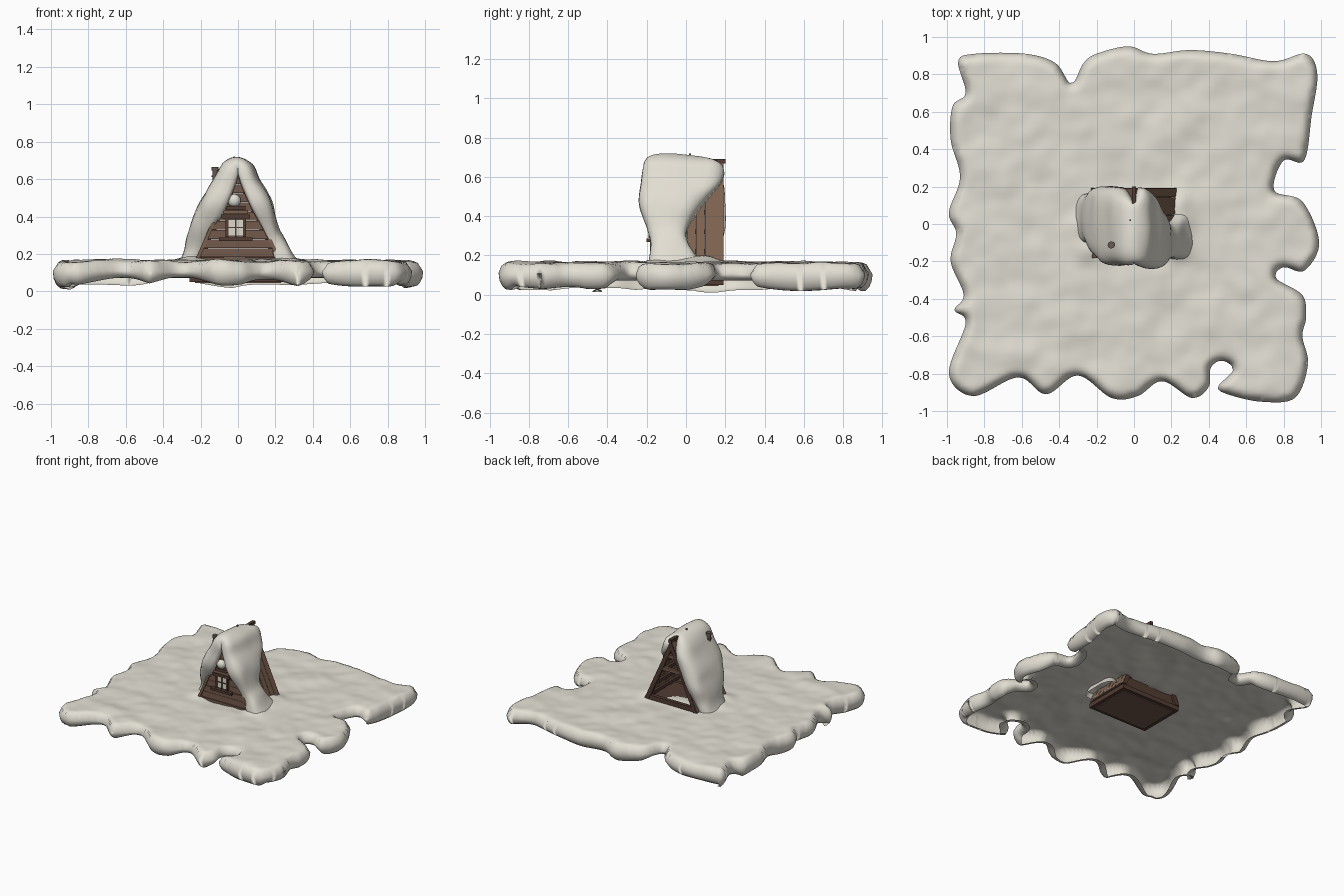
import bpy, bmesh, math
from mathutils import Vector, noise, kdtree

if "Cube" in bpy.data.objects:
    bpy.data.objects.remove(bpy.data.objects["Cube"])

def mat(name, c):
    m = bpy.data.materials.new(name)
    m.diffuse_color = (*c, 1)
    m.use_nodes = True
    m.node_tree.nodes["Principled BSDF"].inputs["Base Color"].default_value = m.diffuse_color
    return m

SNOW = mat("snow", (0.76, 0.73, 0.65))
WOOD = mat("wall wood", (0.17, 0.10, 0.07))
ROOF = mat("roof wood", (0.20, 0.12, 0.08))
DARK = mat("dark wood", (0.085, 0.045, 0.033))
PANE = mat("window pane", (0.72, 0.70, 0.60))
METAL = mat("chimney metal", (0.13, 0.10, 0.085))

def finish(bm, name, m, smooth=None):
    bmesh.ops.recalc_face_normals(bm, faces=bm.faces)
    if sum(f.normal.z * f.calc_area() for f in bm.faces) < -1:
        bmesh.ops.reverse_faces(bm, faces=bm.faces)
    me = bpy.data.meshes.new(name)
    bm.to_mesh(me)
    bm.free()
    me.materials.append(m)
    ob = bpy.data.objects.new(name, me)
    bpy.context.collection.objects.link(ob)
    if smooth:
        for p in me.polygons:
            p.use_smooth = True
    return ob

def prism(name, m, pts, y0, y1):
    """Extrude an x-z outline from y0 to y1."""
    bm = bmesh.new()
    a = [bm.verts.new((x, y0, z)) for x, z in pts]
    b = [bm.verts.new((x, y1, z)) for x, z in pts]
    bm.faces.new(a)
    bm.faces.new(b[::-1])
    for i in range(len(a)):
        j = (i + 1) % len(a)
        bm.faces.new((a[i], b[i], b[j], a[j]))
    return finish(bm, name, m)

def box(name, m, x0, x1, y0, y1, z0, z1):
    return prism(name, m, [(x0, z0), (x1, z0), (x1, z1), (x0, z1)], y0, y1)

def spline(pts, n, closed):
    """Catmull-Rom sampling of tuples."""
    P = [Vector(p) for p in pts]
    out, L = [], len(P)
    idx = (lambda i: i % L) if closed else (lambda i: max(0, min(L - 1, i)))
    for i in range(L if closed else L - 1):
        a, b, c, d = (P[idx(i + k)] for k in (-1, 0, 1, 2))
        for k in range(n):
            t = k / n
            out.append(0.5 * (2 * b + (c - a) * t + (2 * a - 5 * b + 4 * c - d) * t * t
                              + (3 * b - a - 3 * c + d) * t ** 3))
    if not closed:
        out.append(P[-1])
    return out

# ---- ground snow: height field clipped to a lobed outline, rim curling under
EDGE = [(-.94, .87), (-.85, .91), (-.58, .91), (-.42, .86), (-.335, .75), (-.27, .86), (-.2, .91),
        (-.03, .95), (.1, .91), (.3, .93), (.52, .91), (.75, .87), (.92, .91), (.98, .8), (.95, .58),
        (.91, .34), (.8, .34), (.75, .18), (.9, .12), (.99, -.1), (.91, -.25), (.8, -.23), (.76, -.29),
        (.9, -.38), (.92, -.5), (.9, -.6), (.93, -.75), (.86, -.93), (.68, -.95), (.5, -.91), (.45, -.87),
        (.53, -.78), (.47, -.73), (.41, -.77), (.4, -.87), (.31, -.93), (.15, -.84), (.02, -.92),
        (-.12, -.93), (-.3, -.81), (-.47, -.91), (-.62, -.82), (-.86, -.92), (-.99, -.8), (-.9, -.53),
        (-.96, -.46), (-.91, -.38), (-.98, -.2), (-.95, -.05), (-.99, .06), (-.93, .25), (-.98, .45),
        (-.97, .63), (-.9, .7)]
poly = spline(EDGE, 5, True)
dense = spline(EDGE, 24, True)
kd = kdtree.KDTree(len(dense))
for i, p in enumerate(dense):
    kd.insert((p.x, p.y, 0), i)
kd.balance()

def inside(x, y):
    r, a = False, poly[-1]
    for b in poly:
        if (a.y > y) != (b.y > y) and x < (b.x - a.x) * (y - a.y) / (b.y - a.y) + a.x:
            r = not r
        a = b
    return r

RIM = 0.055
def top(x, y):
    z = 0.163 + 0.013 * noise.noise((x * 5, y * 5, 3)) + 0.006 * noise.noise((x * 11, y * 11, 8))
    for cx, cy in ((.25, 0), (-.25, 0), (-.24, -.14), (.24, .1), (.24, -.13)):
        z += 0.03 * math.exp(-((x - cx) ** 2 + (y - cy) ** 2) / 0.005)
    return z

bm = bmesh.new()
H, grid = 0.02, {}
def gv(i, j):
    if (i, j) not in grid:
        grid[i, j] = bm.verts.new((i * H, j * H, 0))
    return grid[i, j]
for i in range(-50, 50):
    for j in range(-50, 50):
        if inside((i + .5) * H, (j + .5) * H):
            bm.faces.new((gv(i, j), gv(i + 1, j), gv(i + 1, j + 1), gv(i, j + 1)))
border = [e for e in bm.edges if e.is_boundary]
bverts = {v for e in border for v in e.verts}
rings = {}
for v in list(bm.verts):
    co, k, d = kd.find((v.co.x, v.co.y, 0))
    if v in bverts:
        v.co = co
        d = 0
        t = (dense[(k + 6) % len(dense)] - dense[k - 6]).normalized()
        nrm = Vector((t.y, -t.x, 0))
        lobe = min(1, max(0, (max(abs(co.x), abs(co.y)) - 0.82) / 0.13))
        rings[v] = (nrm, 0.072 - 0.05 * lobe - 0.02 * noise.noise((co.x * 3, co.y * 3, 1)) * lobe)
    q = max(0, RIM - d)
    v.co.z = top(v.co.x, v.co.y) - (RIM - math.sqrt(RIM * RIM - q * q))
chain = {v: [v] for v in rings}
for v, (nrm, zb) in rings.items():
    for a in (25, 50, 75, 100):
        r = math.radians(a)
        p = v.co + nrm * 0.05 * (1 - math.cos(r))
        p.z = v.co.z + (max(zb, 0) - v.co.z) * math.sin(r)
        chain[v].append(bm.verts.new(p))
for e in border:
    a, b = (chain[v] for v in e.verts)
    for k in range(4):
        bm.faces.new((a[k], b[k], b[k + 1], a[k + 1]))
hole = [f for f in bm.faces if abs(f.calc_center_median().x) < .2 and abs(f.calc_center_median().y) < .16]
bmesh.ops.delete(bm, geom=hole, context='FACES')
finish(bm, "ground_snow", SNOW, True)

# ---- roof snow: rounded section swept over the gable (base x,z; outer x,z; y range)
ST = [(-.25, .13, -.33, .13, -.10, .16), (-.205, .22, -.285, .23, -.11, .17),
      (-.155, .34, -.26, .35, -.17, .20), (-.10, .46, -.21, .47, -.22, .20),
      (-.05, .57, -.145, .58, -.22, .19), (-.02, .64, -.08, .68, -.22, .15),
      (0, .665, 0, .715, -.21, .12), (.02, .64, .075, .68, -.22, .19),
      (.05, .57, .13, .58, -.23, .18), (.10, .46, .18, .48, -.24, .09),
      (.155, .34, .21, .36, -.20, .01), (.19, .26, .25, .28, -.18, .01),
      (.23, .16, .31, .17, -.19, .08), (.26, .12, .34, .12, -.18, .12)]
bm = bmesh.new()
rows = []
pts = [Vector(p) for p in ST]
for s in spline(ST, 5, False):
    row = []
    b, o = Vector((s[0], s[1])), Vector((s[2], s[3]))
    for k in range(28):
        a = 2 * math.pi * k / 28
        c, sn = math.cos(a), math.sin(a)
        y = (s[4] + s[5]) / 2 + (s[5] - s[4]) / 2 * math.copysign(abs(c) ** .6, c)
        f = abs(sn) ** .7 if sn > 0 else (-.45 * abs(sn) ** .4 if y < -.175 else -.05)
        p = b + (o - b) * f
        n = 1 + 0.0 if sn <= 0 else 0.012 * noise.noise((p.x * 9, y * 9, p.y * 9))
        if sn > 0:
            p += (o - b).normalized() * n
        row.append(bm.verts.new((p.x, y, p.y)))
    rows.append(row)
for r, q in zip(rows, rows[1:]):
    for k in range(28):
        j = (k + 1) % 28
        bm.faces.new((r[k], r[j], q[j], q[k]))
finish(bm, "roof_snow", SNOW, True)

def blob(name, loc, size):
    b = bmesh.new()
    bmesh.ops.create_icosphere(b, subdivisions=3, radius=1)
    for v in b.verts:
        v.co = Vector((v.co.x * size[0], v.co.y * size[1], v.co.z * size[2])) + Vector(loc)
    finish(b, name, SNOW, True)
blob("lintel_snow", (-.02, -.18, .485), (.035, .03, .035))
blob("floor_snow", (-.02, .1, .165), (.12, .08, .02))

# ---- house shell
SL = 0.26 / 0.585                     # roof run per unit height
def rx(z):
    return (0.685 - z) * SL
box("base_frame", DARK, -.26, .26, -.19, .19, .05, .085)
box("base_panel", WOOD, -.23, .23, -.165, .165, .044, .05)
box("floor", DARK, -.22, .22, -.17, .175, .085, .168)
for k in range(12):                   # front wall boards
    z0, z1 = .085 + k * .049, .085 + (k + 1) * .049 - .003
    prism("front_board", WOOD, [(-rx(z0), z0), (rx(z0), z0), (rx(z1), z1), (-rx(z1), z1)],
          -.172 - .003 * (k % 2), -.155)
for s in (-1, 1):
    for k in range(8):                # roof planks
        y0 = -.182 + k * .0465
        t = .02 + .003 * (k % 2)
        prism("roof_plank", ROOF, [(0, .685), (s * rx(.10), .10), (s * (rx(.10) - t), .10), (0, .685 - 2.2 * t)],
              y0, y0 + .0445)
    prism("back_rafter", DARK, [(0, .68), (s * rx(.09), .09), (s * (rx(.09) - .035), .09), (0, .60)], .17, .192)
    for z in (.22, .32, .42, .52):    # purlins under the roof
        x = s * (rx(z) - .035)
        box("purlin", DARK, x - .012, x + .012, -.15, .17, z - .012, z + .012)
box("ridge_beam", DARK, -.012, .012, -.2, .2, .667, .692)
for z in (.44, .55):
    box("back_tie_beam", WOOD, -rx(z) + .01, rx(z) - .01, .165, .188, z - .013, z + .013)
box("back_sill", DARK, -.2, .2, .16, .188, .165, .2)
box("ridge_finial", METAL, -.025, -.015, .015, .025, .68, .72)

# ---- front window
WX = -.012
box("window_pane", PANE, WX - .042, WX + .042, -.183, -.175, .295, .385)
for dx in (-.047, 0, .047):
    w = .007 if dx else .003
    box("window_upright", DARK, WX + dx - w, WX + dx + w, -.19, -.172, .29, .395)
box("window_crossbar", DARK, WX - .045, WX + .045, -.189, -.172, .339, .345)
box("window_sill", DARK, WX - .09, WX + .09, -.2, -.17, .268, .287)
for z, w in ((.39, .075), (.413, .065), (.436, .052)):
    box("window_lintel", DARK if w != .065 else ROOF, WX - w, WX + w, -.197, -.17, z, z + .02)

# ---- chimney pipe
for r, z0, z1 in ((.014, .40, .64), (.019, .61, .62), (.019, .645, .665), (.014, .63, .65)):
    b = bmesh.new()
    bmesh.ops.create_cone(b, cap_ends=True, segments=12, radius1=r, radius2=r, depth=z1 - z0)
    bmesh.ops.translate(b, verts=b.verts, vec=(-.122, -.112, (z0 + z1) / 2))
    finish(b, "chimney_pipe", METAL)
